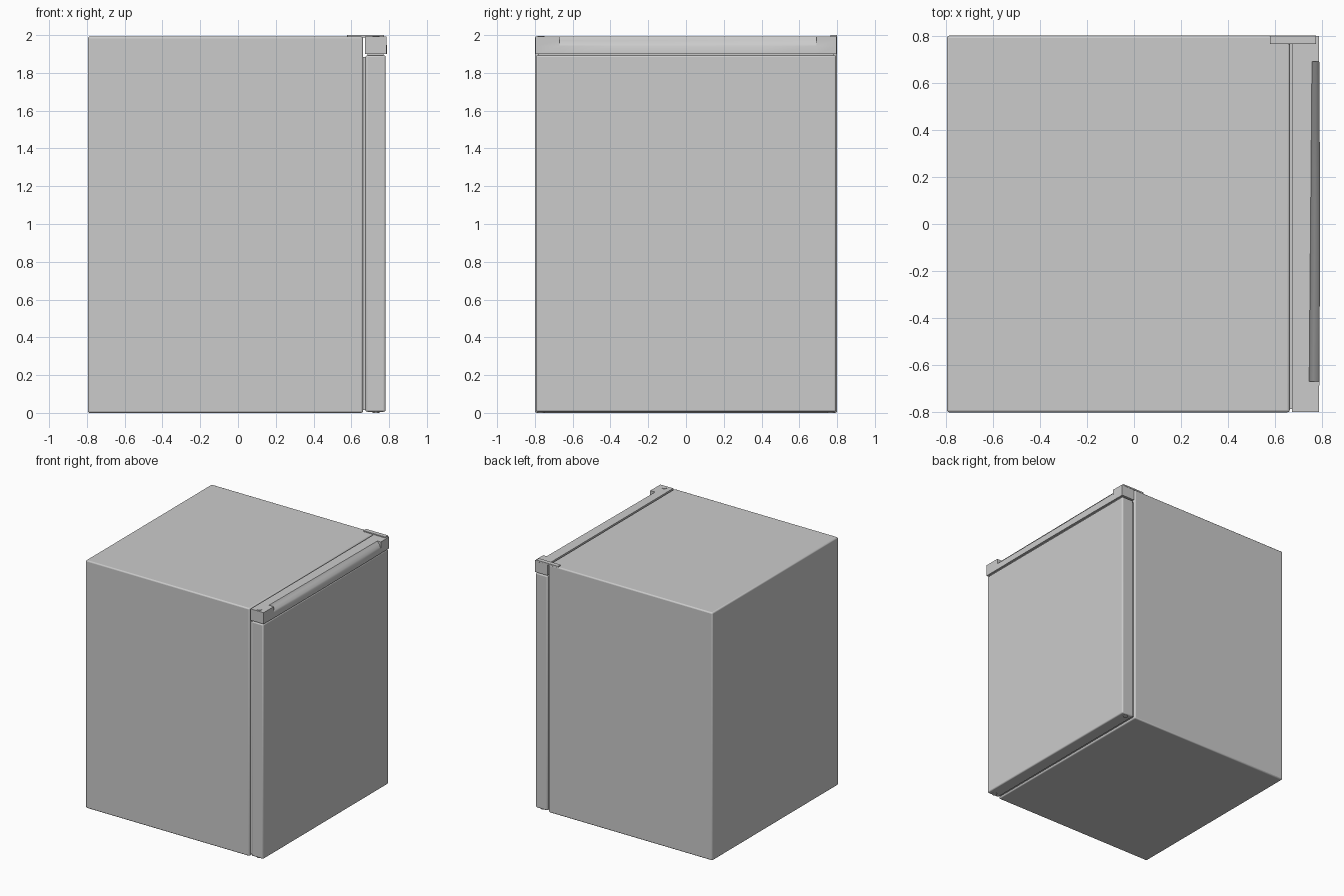
import bpy, bmesh, math

if "Cube" in bpy.data.objects:
    bpy.data.objects.remove(bpy.data.objects["Cube"])

light = bpy.data.materials.new("light_trim")
light.diffuse_color = (0.93, 0.93, 0.93, 1)
light.use_nodes = True
light.node_tree.nodes["Principled BSDF"].inputs["Base Color"].default_value = light.diffuse_color


def finish(obj, bevel=0.0, mat=None, segments=3):
    if bevel:
        m = obj.modifiers.new("edge_round", 'BEVEL')
        m.width, m.segments = bevel, segments
    if mat:
        obj.data.materials.append(mat)
    bpy.ops.object.select_all(action='DESELECT')
    obj.select_set(True)
    bpy.context.view_layer.objects.active = obj
    bpy.ops.object.shade_smooth_by_angle(angle=math.radians(35))
    return obj


def box(name, x, y, z, bevel=0.0, mat=None):
    bpy.ops.mesh.primitive_cube_add(size=1)
    o = bpy.context.object
    o.name = name
    for v in o.data.vertices:
        v.co = [r[0] + (c + 0.5) * (r[1] - r[0]) for r, c in zip((x, y, z), v.co)]
    return finish(o, bevel, mat)


def pin(name, x, y, z0, z1, r, mat=None):
    bpy.ops.mesh.primitive_cylinder_add(vertices=24, radius=r, depth=z1 - z0,
                                        location=(x, y, (z0 + z1) / 2))
    bpy.context.object.name = name
    return finish(bpy.context.object, 0, mat)


# Cabinet, inset seal and door panel
box("cabinet", (-0.795, 0.662), (-0.8, 0.8), (0, 1.992), 0.01)
box("door_seal", (0.655, 0.685), (-0.785, 0.785), (0.015, 1.885))
box("door_panel", (0.675, 0.781), (-0.795, 0.795), (0.006, 1.893), 0.01)
box("door_neck", (0.685, 0.771), (-0.78, 0.78), (1.88, 1.91))


# Door cap: cross-sections lofted along y, front top edge cut down as a grip
def section(y, cut):
    f = 0.79 - 0.004 * (y / 0.8) ** 2
    b = 0.744 + 0.012 * (y + 0.67) / 1.36
    top = 1.992
    if not cut:
        grip = [(f, 1.942), (f, 1.975), (f, top), (b + 0.01, top), (b, top)]
    else:
        grip = [(f, 1.942), (f - 0.006, 1.954), (b + 0.018, 1.972),
                (b + 0.006, 1.983), (b, top)]
    return [(0.672, y, 1.9), (f, y, 1.9)] + [(x, y, z) for x, z in grip] + [(0.672, y, top)]


stations = [(-0.798, False), (-0.67, False), (-0.67, True)]
stations += [(y, True) for y in (-0.4, -0.13, 0.14, 0.41)]
stations += [(0.69, True), (0.69, False), (0.798, False)]
bm = bmesh.new()
rings = [[bm.verts.new(p) for p in section(*s)] for s in stations]
for a, b in zip(rings, rings[1:]):
    for i in range(len(a)):
        j = (i + 1) % len(a)
        bm.faces.new((a[i], a[j], b[j], b[i]))
bm.faces.new(rings[0])
bm.faces.new(rings[-1])
bmesh.ops.remove_doubles(bm, verts=bm.verts, dist=0.0001)
bmesh.ops.recalc_face_normals(bm, faces=bm.faces)
mesh = bpy.data.meshes.new("door_cap")
bm.to_mesh(mesh)
bm.free()
cap = bpy.data.objects.new("door_cap", mesh)
bpy.context.collection.objects.link(cap)
finish(cap, 0, light)

# Top hinge plate, cap plug and lower hinge pins
box("hinge_plate", (0.578, 0.774), (0.765, 0.8), (1.988, 2.0), 0.001, light)
pin("cap_plug", 0.73, -0.768, 1.98, 1.995, 0.019, light)
for y in (-0.768, 0.768):
    pin("lower_pin", 0.73, y, 0.0, 0.02, 0.018)
